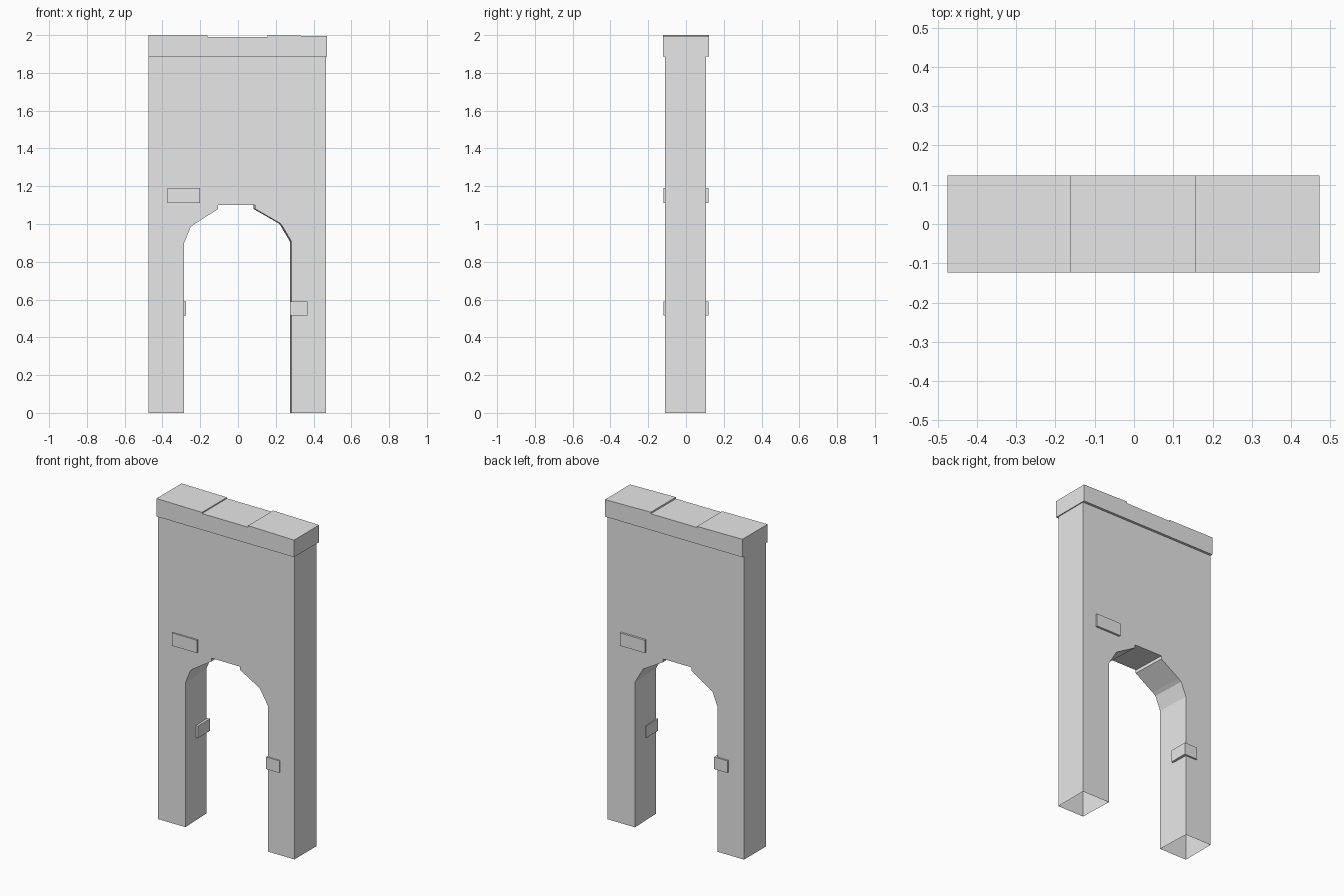
import bpy
import bmesh

cube = bpy.data.objects.get("Cube")
if cube:
    bpy.data.objects.remove(cube, do_unlink=True)

stone = bpy.data.materials.new("grey stone")
stone.use_nodes = True
GREY = (0.8, 0.8, 0.8, 1)
stone.diffuse_color = GREY
stone.node_tree.nodes["Principled BSDF"].inputs["Base Color"].default_value = GREY


def extrude_profile(name, points, front, back, back_shift=lambda x: 0, skip=()):
    """Extrude an x-z outline from front to back, leaving out the skipped side faces."""
    bm = bmesh.new()
    near = [bm.verts.new((x, front, z)) for x, z in points]
    far = [bm.verts.new((x + back_shift(x), back, z)) for x, z in points]
    bm.faces.new(near)
    bm.faces.new(far[::-1])
    n = len(points)
    for i in range(n):
        if i not in skip:
            j = (i + 1) % n
            bm.faces.new((near[j], near[i], far[i], far[j]))
    bmesh.ops.recalc_face_normals(bm, faces=bm.faces)
    mesh = bpy.data.meshes.new(name)
    bm.to_mesh(mesh)
    bm.free()
    mesh.materials.append(stone)
    obj = bpy.data.objects.new(name, mesh)
    bpy.context.collection.objects.link(obj)
    return obj


def block(name, x0, x1, front, back, z0, z1):
    return extrude_profile(name, [(x0, z0), (x1, z0), (x1, z1), (x0, z1)], front, back)


# Wall with the arched opening, open under both feet
arch = [(-0.285, 0), (-0.285, 0.9), (-0.25, 0.985), (-0.23, 1.0), (-0.105, 1.08),
        (-0.105, 1.1), (0.09, 1.1), (0.09, 1.08), (0.215, 1.008), (0.228, 1.0),
        (0.284, 0.905), (0.284, 0)]
outer = [(0.466, 0), (0.466, 1.89), (-0.475, 1.89), (-0.475, 0)]
outline = arch + outer
extrude_profile("arch_wall", outline, -0.11, 0.107,
                back_shift=lambda x: -0.008 if abs(x) < 0.3 else 0,
                skip=(len(arch) - 1, len(outline) - 1))

# Coping along the top, with a slightly sunken middle stone
coping = [(-0.475, 1.888), (0.472, 1.888), (0.472, 1.994), (0.156, 2.0), (0.156, 1.99),
          (-0.162, 1.99), (-0.162, 1.997), (-0.475, 2.0)]
extrude_profile("coping", coping, -0.123, 0.123)

# Raised bricks, repeated on the back by a half turn
for side, turn in (("front", 1), ("back", -1)):
    block(side + "_wall_brick", *sorted((-0.372 * turn, -0.2 * turn)),
          *sorted((-0.12 * turn, -0.1 * turn)), 1.11, 1.19)
    block(side + "_corner_brick", *sorted((0.276 * turn, 0.367 * turn)),
          *sorted((-0.118 * turn, 0)), 0.515, 0.59)
